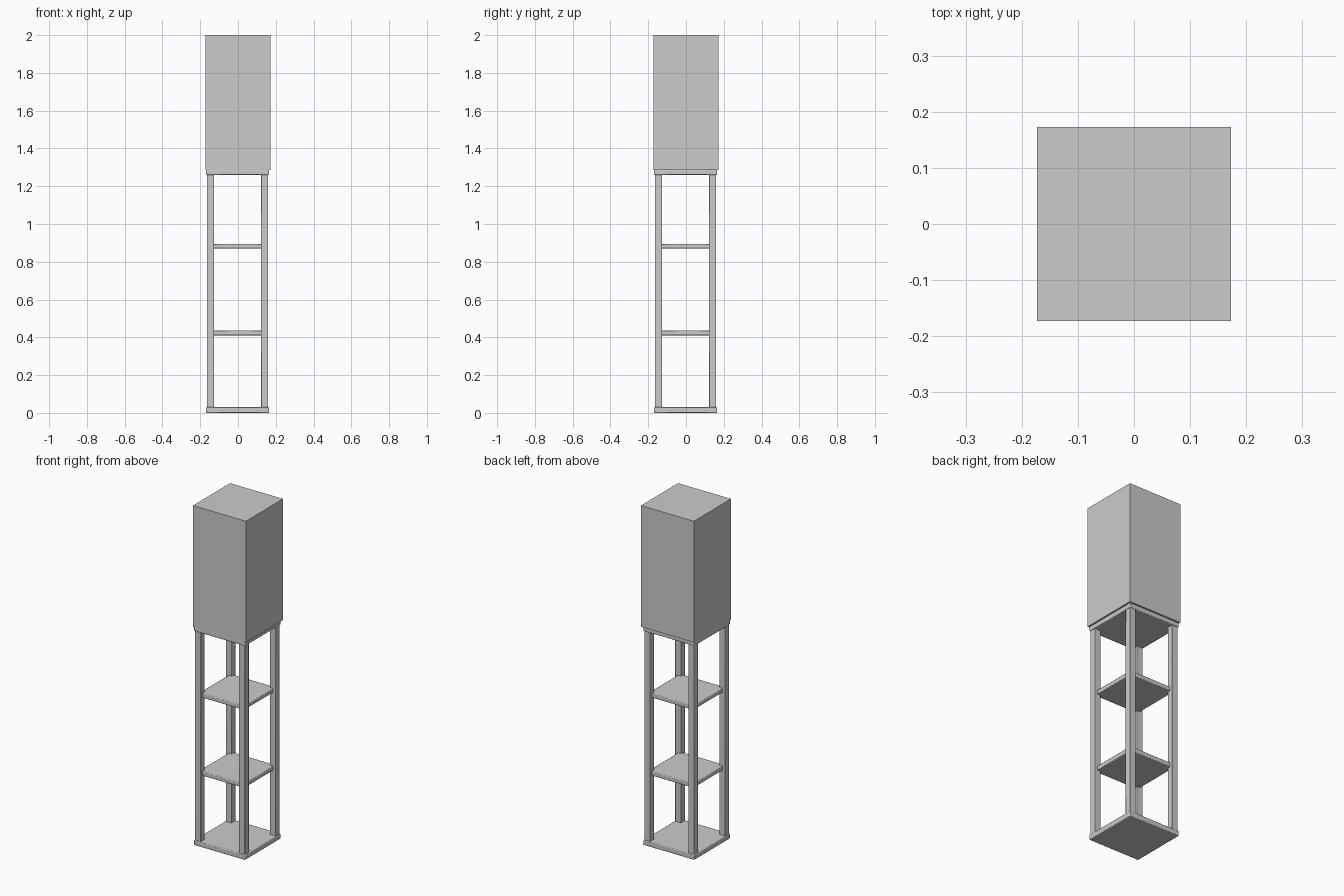
import bpy

if "Cube" in bpy.data.objects:
    bpy.data.objects.remove(bpy.data.objects["Cube"])

C = -0.0025  # the frame sits slightly off the shade centre


def box(name, x0, x1, y0, y1, z0, z1, bevel=0.0):
    bpy.ops.mesh.primitive_cube_add(size=1, location=((x0 + x1) / 2, (y0 + y1) / 2, (z0 + z1) / 2))
    ob = bpy.context.object
    ob.name = name
    ob.scale = (x1 - x0, y1 - y0, z1 - z0)
    bpy.ops.object.transform_apply(location=False, rotation=False, scale=True)
    if bevel:
        m = ob.modifiers.new("rounded_edges", 'BEVEL')
        m.width = bevel
        m.segments = 2
        bpy.ops.object.shade_smooth_by_angle()
    return ob


def slab(name, half, z0, z1, c=C, bevel=0.004):
    return box(name, c - half, c + half, c - half, c + half, z0, z1, bevel)


# base, shelves and the plate under the shade
slab("base_board", 0.1665, 0.0, 0.03)
slab("lower_shelf", 0.146, 0.411, 0.437)
slab("upper_shelf", 0.146, 0.870, 0.895)
slab("top_plate", 0.1665, 1.260, 1.287)

# four corner posts
for sx, nx in ((-1, "left"), (1, "right")):
    for sy, ny in ((-1, "front"), (1, "back")):
        px, py = C + sx * 0.1435, C + sy * 0.1435
        box(f"{ny}_{nx}_post", px - 0.019, px + 0.019, py - 0.019, py + 0.019, 0.028, 1.262, 0.002)

# lamp shade
slab("lamp_shade", 0.1725, 1.286, 2.0, c=0.0, bevel=0)
